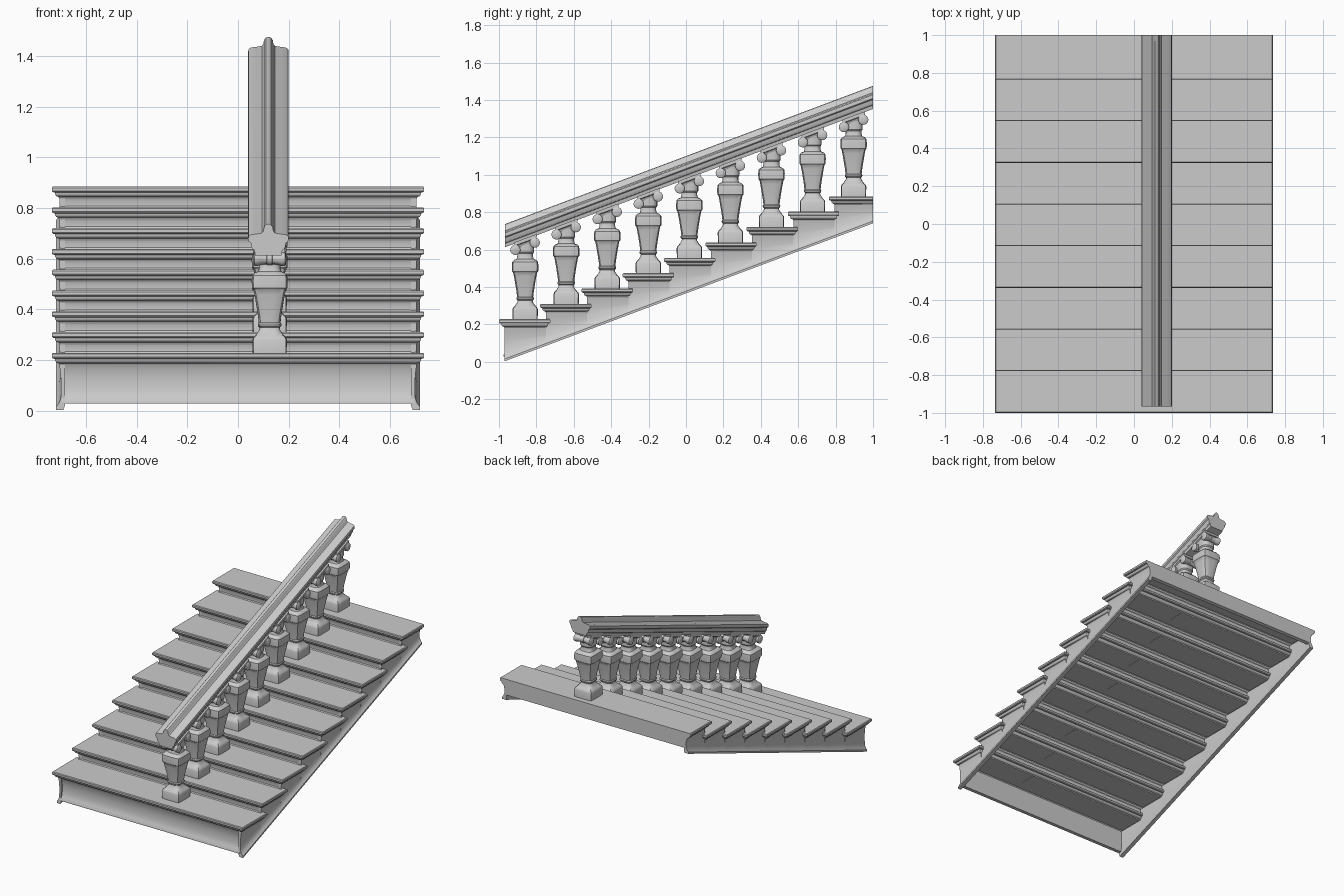
import bpy, bmesh, math
from mathutils import Vector

if "Cube" in bpy.data.objects:
    bpy.data.objects.remove(bpy.data.objects["Cube"])

STEPS, RUN, RISE = 9, 0.2206, 0.0821
TOP0 = 0.228          # top of the lowest tread
HALF = 0.735          # half width of the treads
INSET = 0.03          # riser set-back under the nosing


def loft(bm, rings, closed=True, cap_start=False, cap_end=False):
    rows = [[bm.verts.new(p) for p in r] for r in rings]
    n = len(rows[0])
    for a, b in zip(rows, rows[1:]):
        for k in range(n if closed else n - 1):
            j = (k + 1) % n
            bm.faces.new((a[k], a[j], b[j], b[k]))
    if cap_start:
        bm.faces.new(rows[0][::-1])
    if cap_end:
        bm.faces.new(rows[-1])


def finish(name, bm, angle=35, fix=True):
    if fix:
        bmesh.ops.recalc_face_normals(bm, faces=bm.faces[:])
    me = bpy.data.meshes.new(name)
    bm.to_mesh(me)
    bm.free()
    me.shade_smooth()
    me.set_sharp_from_angle(angle=math.radians(angle))
    return place(name, me)


def place(name, me, loc=(0, 0, 0)):
    ob = bpy.data.objects.new(name, me)
    ob.location = loc
    bpy.context.collection.objects.link(ob)
    return ob


def nose(i):
    return -1 + RUN * i


def top(i):
    return TOP0 + RISE * i


def slope_z(y):
    return 0.003 + 0.3745 * (y + 0.97)


# moulded treads, open underneath
TREAD = [(0.004, 0), (0, -0.005), (0, -0.017), (0.004, -0.022), (0.012, -0.024),
         (0.013, -0.031), (0.018, -0.038), (0.026, -0.041), (INSET, -0.048)]
for i in range(STEPS):
    last = i == STEPS - 1
    bm = bmesh.new()
    rings = []
    for d, dz in TREAD:
        x, y0, z = HALF - d, nose(i) + d, top(i) + dz
        y1 = 1.0 if last else nose(i) + 0.275 - d
        rings.append([(-x, y0, z), (x, y0, z), (x, y1, z), (-x, y1, z)])
    loft(bm, rings, cap_start=True)
    finish(f"tread_{i + 1}", bm)

# concave risers between the treads
for i in range(1, STEPS):
    y, z0, z1 = nose(i) + INSET, top(i - 1) - 0.002, top(i) - 0.047
    bm = bmesh.new()
    prof = [(y - 0.004, z0), (y + 0.003, z0 + 0.008), (y + 0.003, z1 - 0.006), (y, z1)]
    loft(bm, [[(x, *p) for p in prof] for x in (0.705, -0.705)], closed=False)
    finish(f"riser_{i + 1}", bm, fix=False)

# front panel with flared foot
bm = bmesh.new()
prof = [(-0.97, 0.182), (-0.962, 0.165), (-0.957, 0.125), (-0.958, 0.085), (-0.966, 0.052),
        (-0.975, 0.038), (-0.975, 0.028), (-0.95, 0.028), (-0.945, 0.06), (-0.945, 0.182)]
loft(bm, [[(x, *p) for p in prof] for x in (-0.695, 0.695)], cap_start=True, cap_end=True)
finish("front_panel", bm)

# back panel below the top tread
bm = bmesh.new()
prof = [(1.0, 0.842), (1.0, 0.775), (0.98, 0.768), (0.98, 0.842)]
loft(bm, [[(x, *p) for p in prof] for x in (-0.69, 0.69)], cap_start=True, cap_end=True)
finish("back_panel", bm)

# hollow-faced side stringers with a raking bottom rail
for side, label in ((-1, "left"), (1, "right")):
    bm = bmesh.new()
    for i in range(STEPS):
        zt = top(i) - 0.045
        y0 = nose(i) + INSET
        y1 = 1.0 if i == STEPS - 1 else nose(i + 1) + INSET
        rings = []
        for y in (y0, y1):
            zb = slope_z(y)
            h = zt - zb
            prof = [(0.706, zt), (0.702, zb + h * 0.85), (0.698, zb + h * 0.6),
                    (0.700, zb + min(0.045, h * 0.45)), (0.708, zb + 0.025), (0.718, zb + 0.012),
                    (0.718, zb), (0.690, zb), (0.684, zb + 0.015), (0.684, zt)]
            rings.append([(side * x, y, z) for x, z in prof])
        loft(bm, rings, cap_start=True, cap_end=True)
    finish(f"{label}_stringer", bm)

# moulded handrail, ends cut vertical
half = [(0, 0), (0.010, -0.003), (0.017, -0.012), (0.020, -0.028), (0.026, -0.036), (0.050, -0.040),
        (0.068, -0.042), (0.078, -0.048), (0.080, -0.058), (0.078, -0.068), (0.070, -0.074),
        (0.067, -0.090), (0.062, -0.100), (0.055, -0.104), (0.052, -0.124)]
section = half + [(-x, z) for x, z in half[:0:-1]]
bm = bmesh.new()
loft(bm, [[(0.12 + x, y, z0 + z) for x, z in section] for y, z0 in ((-0.967, 0.737), (1.0, 1.476))],
     cap_start=True, cap_end=True)
finish("handrail", bm, 30)


# baluster: rounded-square turned body plus scroll capital
def square_ring(w, z, n):
    pts = []
    for k in range(24):
        c, s = math.cos(k * math.pi / 12), math.sin(k * math.pi / 12)
        r = w / (abs(c) ** n + abs(s) ** n) ** (1 / n)
        pts.append((r * c, r * s, z))
    return pts


BODY = [(0.067, -0.003, 14), (0.068, 0.052, 14), (0.064, 0.062, 12), (0.056, 0.070, 8),
        (0.050, 0.078, 5), (0.042, 0.090, 4), (0.040, 0.100, 4), (0.046, 0.106, 4),
        (0.047, 0.114, 4), (0.043, 0.120, 4), (0.046, 0.145, 4), (0.053, 0.190, 5),
        (0.060, 0.230, 6), (0.064, 0.250, 7), (0.070, 0.256, 8), (0.071, 0.285, 8),
        (0.069, 0.306, 8), (0.060, 0.316, 6), (0.046, 0.322, 4), (0.042, 0.335, 3),
        (0.042, 0.350, 3), (0.048, 0.358, 3), (0.048, 0.410, 3)]
bm = bmesh.new()
loft(bm, [square_ring(w, z, n) for w, z, n in BODY], cap_start=True, cap_end=True)

# scroll bolsters lying across the slope
BOLSTER = [(-0.066, 0.010), (-0.064, 0.020), (-0.060, 0.027), (-0.045, 0.027), (-0.030, 0.021),
           (-0.012, 0.020), (-0.010, 0.023), (0.010, 0.023), (0.012, 0.020), (0.030, 0.021),
           (0.045, 0.027), (0.060, 0.027), (0.064, 0.020), (0.066, 0.010)]
for dy in (-0.052, 0.052):
    cz = 0.390 + 0.374 * dy
    loft(bm, [[(x, dy + r * math.cos(k * math.pi / 8), cz + r * math.sin(k * math.pi / 8))
               for k in range(16)] for x, r in BOLSTER], cap_start=True, cap_end=True)

# sloping block under the rail
loft(bm, [[(x, y, z + 0.374 * y) for x, y in ((-w, -w), (w, -w), (w, w), (-w, w))]
          for w, z in ((0.046, 0.395), (0.052, 0.410), (0.060, 0.414), (0.060, 0.432))],
     cap_start=True, cap_end=True)
first = finish("baluster_1", bm)
first.location = (0.125, -0.86, TOP0)
for i in range(1, STEPS):
    place(f"baluster_{i + 1}", first.data, (0.125, -0.86 + 0.2195 * i, top(i)))
